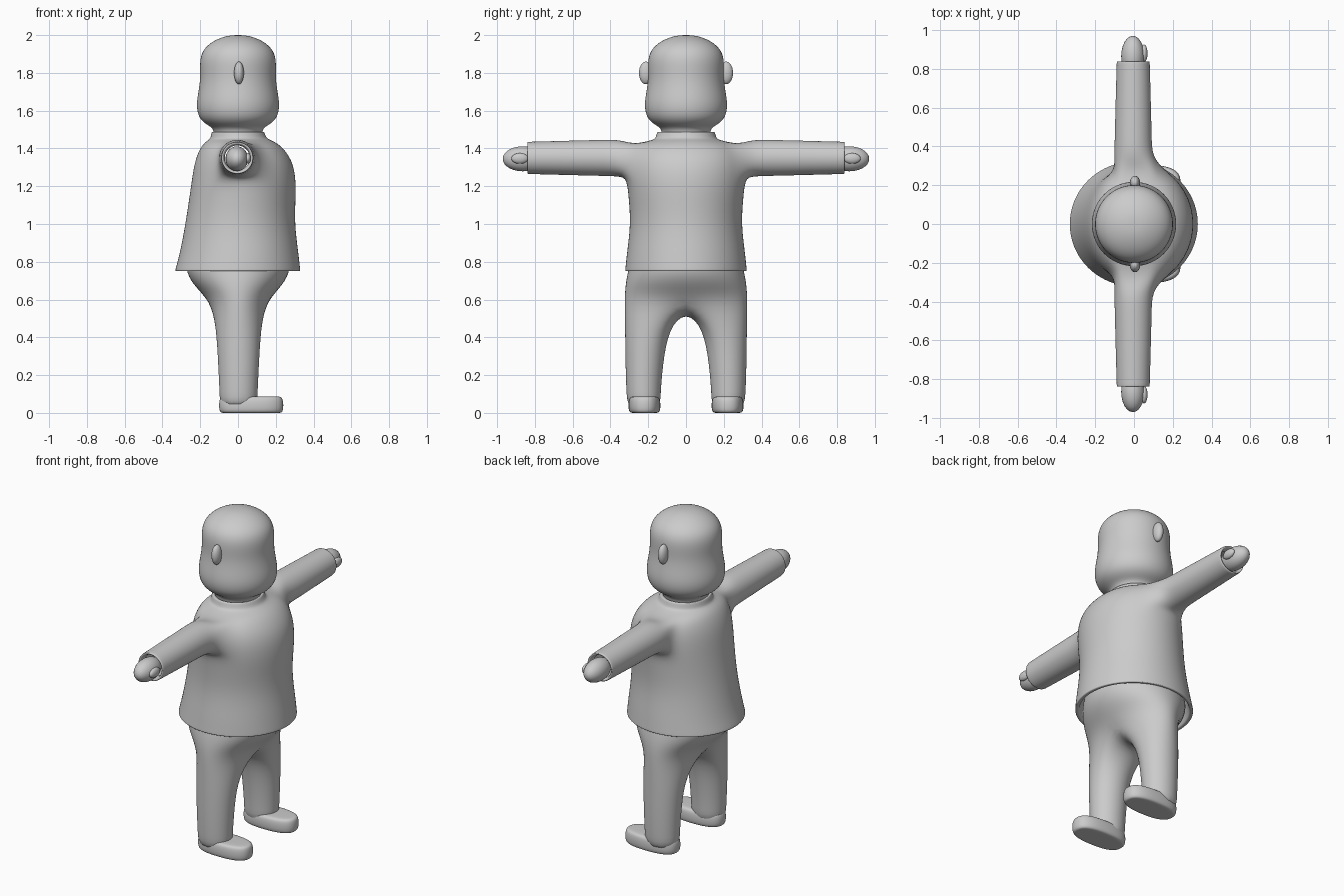
import bpy, bmesh
from math import sin, cos, radians, pi

if "Cube" in bpy.data.objects:
    bpy.data.objects.remove(bpy.data.objects["Cube"])


def swell(n):
    # compensates for the shrinkage of a subdivided n-gon
    return 6 / (4 + 2 * cos(2 * pi / n))


def oval(bm, n, z, x0, x1, y, yc=0, power=1.0):
    f, ring = swell(n), []
    for k in range(n):
        c, s = cos(2 * pi * k / n), sin(2 * pi * k / n)
        c = (abs(c) ** power) * (1 if c > 0 else -1)
        s = (abs(s) ** power) * (1 if s > 0 else -1)
        ring.append(bm.verts.new(((x0 + x1) / 2 + f * c * (x1 - x0) / 2, yc + f * s * y, z)))
    return ring


def skin(bm, a, b, closed=True, skip=()):
    n = len(a)
    for i in range(n if closed else n - 1):
        if i not in skip:
            j = (i + 1) % n
            bm.faces.new((a[i], a[j], b[j], b[i]))


def finish(bm, name, levels=2):
    bmesh.ops.recalc_face_normals(bm, faces=bm.faces)
    me = bpy.data.meshes.new(name)
    bm.to_mesh(me)
    bm.free()
    ob = bpy.data.objects.new(name, me)
    bpy.context.collection.objects.link(ob)
    for p in me.polygons:
        p.use_smooth = True
    if levels:
        m = ob.modifiers.new("Smooth", 'SUBSURF')
        m.levels = m.render_levels = levels
    return ob


def ellipsoid(name, loc, size):
    bm = bmesh.new()
    bmesh.ops.create_uvsphere(bm, u_segments=24, v_segments=14, radius=1)
    for v in bm.verts:
        v.co = [l + c * s for l, c, s in zip(loc, v.co, size)]
    return finish(bm, name, 0)


# Head and neck
bm = bmesh.new()
rings = [oval(bm, 24, z, -r, r, r) for z, r in
         [(1.44, .125), (1.505, .125), (1.525, .165), (1.56, .208), (1.63, .222), (1.71, .207),
          (1.78, .198), (1.86, .203), (1.92, .188), (1.965, .14), (1.993, .075), (2.0, .025)]]
for a, b in zip(rings, rings[1:]):
    skin(bm, a, b)
bm.faces.new(rings[-1])
finish(bm, "head")

# Jacket: body rings (z, back x, front x, half width), inner hem first
bm = bmesh.new()
rings = [oval(bm, 24, *r) for r in
         [(.90, -.27, .28, .28), (.76, -.305, .30, .30), (.75, -.312, .308, .305),
          (.75, -.333, .33, .323), (.76, -.331, .329, .321), (.85, -.306, .319, .312),
          (1.0, -.278, .299, .292), (1.14, -.257, .305, .303), (1.24, -.243, .306, .313),
          (1.34, -.227, .287, .31), (1.42, -.192, .225, .275), (1.445, -.155, .17, .175),
          (1.455, -.145, .15, .16), (1.485, -.14, .14, .153), (1.49, -.135, .135, .148),
          (1.485, -.12, .12, .125), (1.44, -.12, .12, .12)]]
row = 8
holes = {c + d for c in (6, 18) for d in (-2, -1, 0, 1)}
for i, (a, b) in enumerate(zip(rings, rings[1:])):
    skin(bm, a, b, skip=holes if i in (row, row + 1) else ())
# Sleeves grow out of the two arm holes
f = swell(12)
for c, s in ((6, 1), (18, -1)):
    for k in (-1, 0, 1):
        if not rings[row + 1][c + k].link_faces:
            bm.verts.remove(rings[row + 1][c + k])
    loop = [rings[row][c + d] for d in range(-2, 3)] + [rings[row + 1][c + 2]]
    loop += [rings[row + 2][c - d] for d in range(-2, 3)] + [rings[row + 1][c - 2]]
    for y, r in [(.35, .097), (.45, .095), (.65, .09), (.83, .085), (.84, .085),
                 (.84, .07), (.80, .066)]:
        ring = []
        for i in range(12):
            a = radians(-90 - s * (i - 2) * 30)
            ring.append(bm.verts.new((-.004 + f * r * cos(a), s * y, 1.35 + f * r * sin(a))))
        skin(bm, loop, ring)
        loop = ring
finish(bm, "jacket")

# Trousers: hips splitting into two legs
bm = bmesh.new()
rings = [oval(bm, 16, *r) for r in [(.85, -.265, .265, .28), (.76, -.28, .28, .305),
                                    (.68, -.24, .24, .32), (.60, -.155, .16, .325)]]
for a, b in zip(rings, rings[1:]):
    skin(bm, a, b)
crotch = [bm.verts.new((x, 0, z)) for x, z in ((-.08, .55), (0, .535), (.08, .55))]
for s in (1, -1):
    loop = [rings[-1][(s * k) % 16] for k in range(9)] + crotch
    for z, yc, rx, ry in [(.45, .207, .118, .115), (.25, .222, .107, .098),
                          (.10, .225, .10, .09), (.02, .222, .098, .086)]:
        ring = []
        for i in range(12):
            a = radians(-90 + (i - 10) * 30)
            ring.append(bm.verts.new((.003 + f * rx * cos(a), s * (yc + f * ry * sin(a)), z)))
        skin(bm, loop, ring)
        loop = ring
    bm.faces.new(loop)
finish(bm, "trousers")

for s, side in ((1, "left"), (-1, "right")):
    # Shoe
    bm = bmesh.new()
    rings = [oval(bm, 20, z, -.10 + d, .24 - d, .085 - d, s * .22, .8) for z, d in
             [(0, .03), (0, .012), (.012, .002), (.045, 0), (.075, .004), (.086, .014), (.088, .04)]]
    for a, b in zip(rings, rings[1:]):
        skin(bm, a, b)
    bm.faces.new(rings[0])
    bm.faces.new(rings[-1])
    finish(bm, side + "_shoe")
    # Hand, thumb and ear
    ellipsoid(side + "_hand", (-.006, s * .865, 1.345), (.06, .105, .066))
    ellipsoid(side + "_thumb", (.052, s * .88, 1.347), (.018, .045, .028))
    ellipsoid(side + "_ear", (.005, s * .212, 1.80), (.026, .037, .06))
